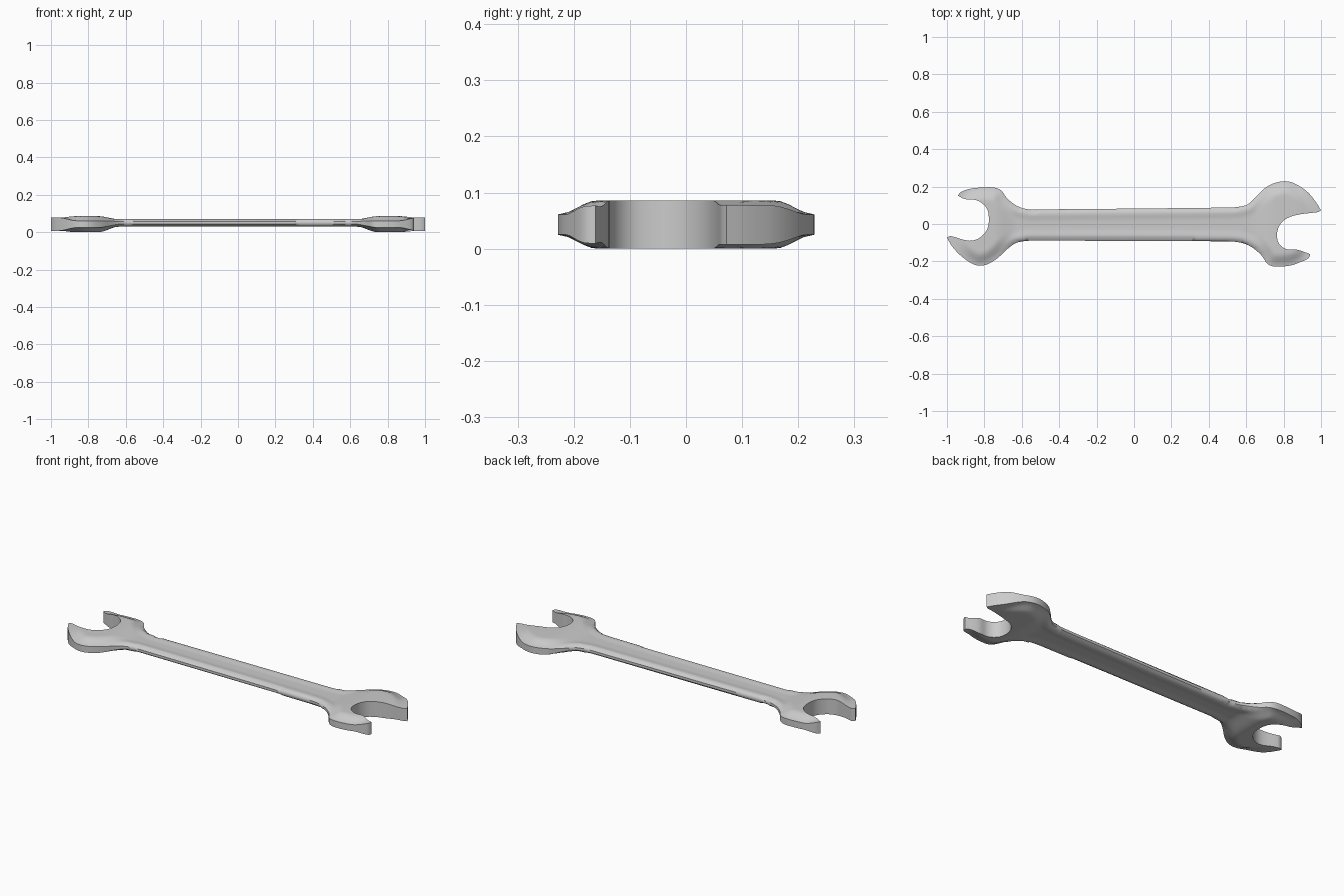
import bpy, bmesh, math
from mathutils import Vector
from mathutils.geometry import delaunay_2d_cdt, intersect_point_line

if "Cube" in bpy.data.objects:
    bpy.data.objects.remove(bpy.data.objects["Cube"])

STEP = 0.014

# Outline in four runs, meeting at the jaw tips (clockwise from the upper left tip)
upper_edge = [(-.942, .158), (-.925, .177), (-.877, .194), (-.797, .202), (-.743, .2), (-.71, .185),
              (-.68, .145), (-.63, .105), (-.57, .085), (-.5, .084), (.5, .094), (.56, .098),
              (.61, .112), (.66, .16), (.71, .205), (.765, .229), (.82, .234), (.87, .217),
              (.93, .175), (.975, .12), (1, .078)]
right_jaw = [(1, .078), (.985, .07), (.89, .058), (.83, .042), (.79, .015), (.767, -.03),
             (.768, -.083), (.79, -.115), (.825, -.131), (.87, -.131), (.942, -.155)]
lower_edge = [(.942, -.155), (.935, -.175), (.89, -.198), (.835, -.216), (.755, -.222), (.715, -.208),
              (.68, -.16), (.625, -.115), (.567, -.093), (.5, -.087), (-.5, -.083), (-.57, -.084),
              (-.63, -.095), (-.675, -.126), (-.727, -.174), (-.78, -.208), (-.824, -.217),
              (-.866, -.206), (-.93, -.16), (-.975, -.11), (-1, -.067)]
left_jaw = [(-1, -.067), (-.985, -.058), (-.904, -.08), (-.866, -.083), (-.824, -.067), (-.786, -.024),
            (-.776, .03), (-.786, .088), (-.824, .125), (-.856, .136), (-.904, .139), (-.942, .158)]


def spline(points):
    """Evenly sampled smooth curve through the points."""
    p = [Vector((x, y - .006)) for x, y in points]
    tangents = []
    for i in range(len(p)):
        a, b = p[max(i - 1, 0)], p[min(i + 1, len(p) - 1)]
        tangents.append((b - a) / ((p[i] - a).length + (b - p[i]).length))
    out = []
    for i in range(len(p) - 1):
        length = (p[i + 1] - p[i]).length
        n = max(1, round(length / STEP))
        for k in range(n):
            t = k / n
            out.append(p[i] * (2*t**3 - 3*t*t + 1) + p[i + 1] * (3*t*t - 2*t**3)
                       + tangents[i] * length * (t**3 - 2*t*t + t)
                       + tangents[i + 1] * length * (t**3 - t*t))
    return out + [p[-1]]


def distance(q, lines):
    best = 9.0
    for a, b in lines:
        if abs(a.x - q.x) > .12:
            continue
        pt, f = intersect_point_line(q, a, b)
        pt = Vector(pt[:2])
        if f < 0:
            pt = a
        elif f > 1:
            pt = b
        best = min(best, (pt - q).length)
    return best


def smooth(t):
    t = min(1, max(0, t))
    return t * t * (3 - 2 * t)


def lerp(a, b, t):
    return a + (b - a) * t


def segments(curve):
    return list(zip(curve, curve[1:]))


curves = [spline(c) for c in (upper_edge, right_jaw, lower_edge, left_jaw)]
outline = [v for c in curves for v in c[:-1]]
outline.reverse()
all_lines = segments(outline + outline[:1])
outer_lines = segments(curves[0]) + segments(curves[2])


def thickness(q):
    """Middle height and half thickness: thin channelled handle, thick heads, thinned outer rims."""
    d = distance(q, outer_lines)
    head = smooth((abs(q.x) - .62) / .13)
    rim = lerp(.42, 1, smooth(d / .07))
    rim = lerp(rim, .82, smooth((abs(q.x) - .86) / .1))
    t = min(1, d / .03)
    handle_h = .007 + .014 * math.sqrt(1 - (1 - t) ** 2) - .005 * smooth((d - .025) / .035)
    return lerp(.052, .044, head), lerp(handle_h, .043 * rim, head)


# Fill the outline with a fine triangle grid
points = list(outline)
for i in range(-72, 73):
    for j in range(-17, 18):
        q = Vector((i * STEP + (j % 2) * STEP / 2, j * STEP))
        if distance(q, all_lines) > STEP * .55:
            points.append(q)
flat, _, tris, *_ = delaunay_2d_cdt(points, [], [list(range(len(outline)))], 1, 1e-6)

# Lift it into a top and a bottom skin, then join them with a side wall
bm = bmesh.new()
top, bottom = {}, {}
for i in {i for tri in tris for i in tri}:
    q = flat[i]
    mid, half = thickness(q)
    top[i] = bm.verts.new((q.x, q.y, mid + half))
    bottom[i] = bm.verts.new((q.x, q.y, mid - half))
partner = {top[i]: bottom[i] for i in top}
for tri in tris:
    bm.faces.new([top[i] for i in tri])
    bm.faces.new([bottom[i] for i in reversed(tri)])
for e in [e for e in bm.edges if e.is_boundary and e.verts[0] in partner]:
    a, b = e.verts
    bm.faces.new((a, b, partner[b], partner[a]))
bmesh.ops.recalc_face_normals(bm, faces=bm.faces[:])
low = min(v.co.z for v in bm.verts)
for v in bm.verts:
    v.co.z -= low

mesh = bpy.data.meshes.new("double_ended_wrench")
bm.to_mesh(mesh)
bm.free()
wrench = bpy.data.objects.new("double_ended_wrench", mesh)
bpy.context.collection.objects.link(wrench)
bpy.context.view_layer.objects.active = wrench
wrench.select_set(True)
bpy.ops.object.shade_smooth_by_angle(angle=math.radians(42))
